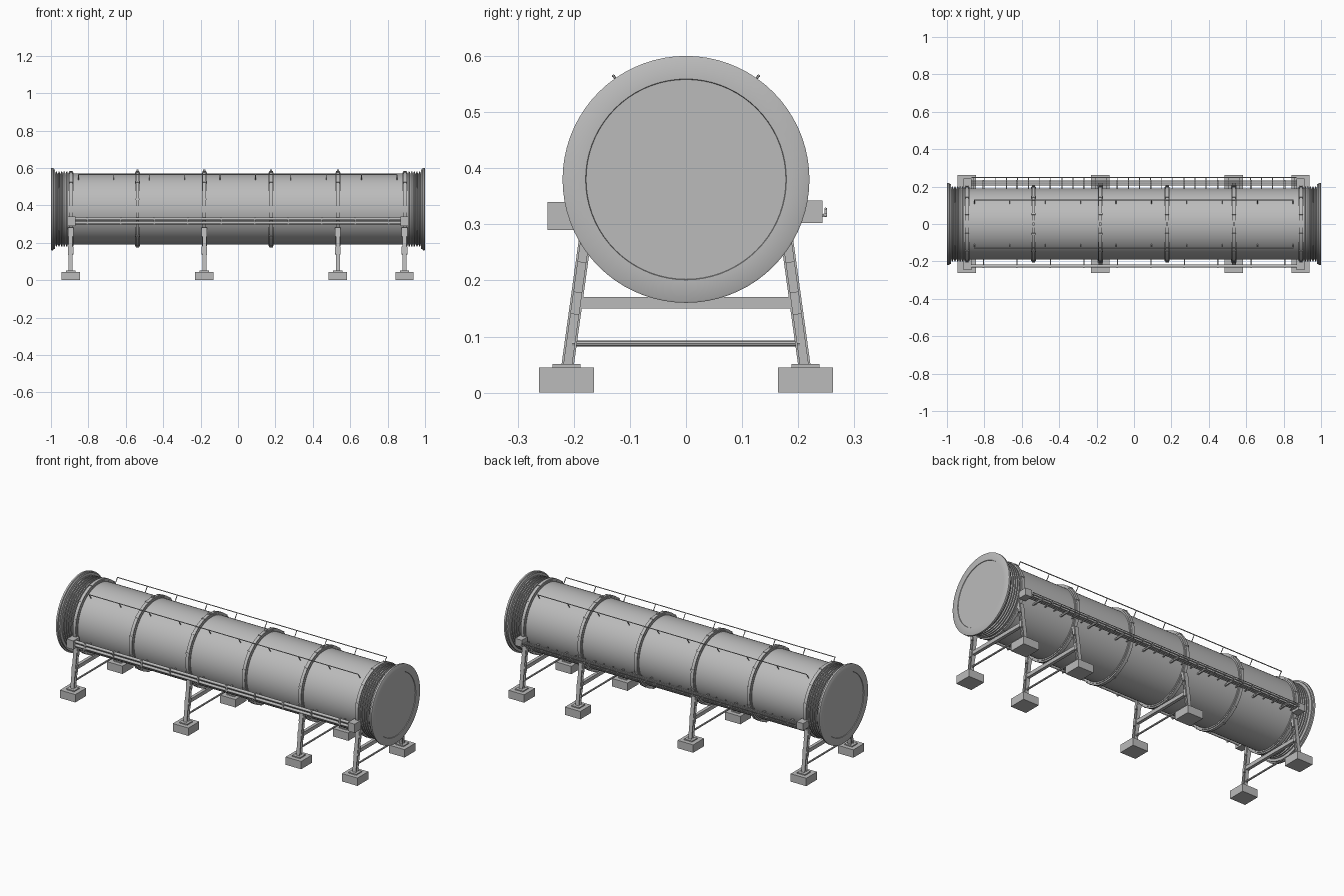
import bpy, bmesh, math
from mathutils import Vector, Matrix

if "Cube" in bpy.data.objects:
    bpy.data.objects.remove(bpy.data.objects["Cube"])

grey = bpy.data.materials.new("steel_grey")
grey.use_nodes = True
GREY = (0.5, 0.5, 0.5, 1)
grey.diffuse_color = GREY
grey.node_tree.nodes["Principled BSDF"].inputs["Base Color"].default_value = GREY

AXIS_Z = 0.38
TUBE_R = 0.19


def finish(name, bm, smooth=False):
    bmesh.ops.recalc_face_normals(bm, faces=bm.faces[:])
    mesh = bpy.data.meshes.new(name)
    bm.to_mesh(mesh)
    bm.free()
    mesh.materials.append(grey)
    obj = bpy.data.objects.new(name, mesh)
    bpy.context.collection.objects.link(obj)
    if smooth:
        bpy.ops.object.select_all(action='DESELECT')
        obj.select_set(True)
        bpy.context.view_layer.objects.active = obj
        bpy.ops.object.shade_smooth_by_angle(angle=math.radians(35))
    return obj


def add_box(bm, center, size, rot=Matrix()):
    m = Matrix.Translation(center) @ rot.to_4x4() @ Matrix.Diagonal((*size, 1))
    bmesh.ops.create_cube(bm, size=1, matrix=m)


def add_rod(bm, a, b, r, sides=8):
    a, b = Vector(a), Vector(b)
    d = b - a
    m = Matrix.Translation((a + b) / 2) @ d.to_track_quat('Z', 'Y').to_matrix().to_4x4()
    bmesh.ops.create_cone(bm, cap_ends=True, segments=sides, radius1=r, radius2=r,
                          depth=d.length, matrix=m)


def lathe(name, profile, steps=72, closed=False):
    """Spin (x, radius) points around the long axis."""
    bm = bmesh.new()
    vs = [bm.verts.new((x, 0, AXIS_Z + r)) for x, r in profile]
    pairs = list(zip(vs, vs[1:] + vs[:1])) if closed else list(zip(vs, vs[1:]))
    edges = [bm.edges.new(p) for p in pairs]
    bmesh.ops.spin(bm, geom=vs + edges, cent=(0, 0, AXIS_Z), axis=(1, 0, 0),
                   angle=math.tau, steps=steps)
    bmesh.ops.remove_doubles(bm, verts=bm.verts[:], dist=1e-5)
    return finish(name, bm, True)


def around(x, r, deg):
    """Point at an angle from the top, around the long axis."""
    a = math.radians(deg)
    return Vector((x, r * math.sin(a), AXIS_Z + r * math.cos(a)))


# Main tube
lathe("main_tube", [(-0.98, TUBE_R), (0.98, TUBE_R)])

# End flanges with a shallow round cover, and bellows behind them
for s, side in ((1, "left"), (-1, "right")):
    lathe(side + "_end_flange", [(s * x, r) for x, r in (
        (0.997, 0), (0.997, 0.178), (1.0, 0.179), (1.0, 0.217), (0.998, 0.22),
        (0.988, 0.22), (0.986, 0.213), (0.979, 0.213), (0.978, TUBE_R))])
    folds = []
    for i in range(5):
        x = 0.91 + i * 0.014
        folds += [(s * x, 0.188), (s * (x + 0.002), 0.201),
                  (s * (x + 0.008), 0.201), (s * (x + 0.01), 0.188)]
    lathe(side + "_bellows", folds)

# Clamping rings with bolts
RINGS = (-0.893, -0.537, -0.18, 0.177, 0.534, 0.893)
bolts = bmesh.new()
for i, x in enumerate(RINGS):
    lathe(f"clamp_ring_{i + 1}", [(x + dx, r) for dx, r in (
        (-0.013, 0.187), (-0.013, 0.197), (-0.009, 0.197), (-0.009, 0.205),
        (0.009, 0.205), (0.009, 0.197), (0.013, 0.197), (0.013, 0.187))], closed=True)
    for k in range(12):
        deg = k * 30 + 15
        rot = Matrix.Rotation(-math.radians(deg), 3, 'X')
        add_box(bolts, around(x, 0.203, deg), (0.022, 0.008, 0.009), rot)
    if abs(x) < 0.8:
        add_box(bolts, (x, 0, AXIS_Z + 0.206), (0.012, 0.018, 0.014))
finish("ring_bolts", bolts)

# Support frames
for i, x in enumerate((-0.895, -0.18, 0.534, 0.89)):
    feet, legs, braces = bmesh.new(), bmesh.new(), bmesh.new()
    for s in (1, -1):
        add_box(feet, (x, s * 0.213, 0.0225), (0.098, 0.098, 0.045))
        add_box(feet, (x, s * 0.213, 0.0475), (0.05, 0.05, 0.007))
        low, high = Vector((x, s * 0.211, 0.048)), Vector((x, s * 0.179, 0.28))
        d = high - low
        rot = Matrix.Rotation(-math.atan2(d.y, d.z), 3, 'X')
        mid = (low + high) / 2
        # H section leg: web and two flanges
        add_box(legs, mid, (0.005, 0.02, d.length), rot)
        for t in (1, -1):
            add_box(legs, mid + rot @ Vector((0, t * 0.009, 0)),
                    (0.022, 0.004, d.length), rot)
        # Splice plates at the beam and the ring saddle
        for f, h in ((0.48, 0.04), (0.9, 0.05)):
            add_box(legs, low + d * f, (0.03, 0.016, h), rot)
    add_box(braces, (x, 0, 0.16), (0.018, 0.40, 0.021))
    add_rod(braces, (x, -0.203, 0.0875), (x, 0.203, 0.0875), 0.005)
    finish(f"footings_{i + 1}", feet)
    finish(f"legs_{i + 1}", legs)
    finish(f"cross_braces_{i + 1}", braces)

# Upper wire rails on radial stubs
for s, side in ((1, "back"), (-1, "front")):
    bm = bmesh.new()
    deg = s * 35
    add_rod(bm, around(-0.855, 0.225, deg), around(0.85, 0.225, deg), 0.0028, 6)
    for k in range(10):
        x = -0.853 + k * 0.1892
        add_rod(bm, around(x, 0.187, deg), around(x, 0.225, deg), 0.0022, 6)
    finish(side + "_wire_rail", bm)

# Junction boxes at both ends of each cable run
boxes = bmesh.new()
for x in (-0.89, 0.89):
    add_box(boxes, (x, -0.219, 0.315), (0.042, 0.056, 0.05))
    add_box(boxes, (x, 0.217, 0.322), (0.042, 0.052, 0.04))
finish("junction_boxes", boxes)

# Front conduits with brackets
bm = bmesh.new()
for z in (0.328, 0.307):
    add_rod(bm, (-0.88, -0.225, z), (0.88, -0.225, z), 0.008, 12)
for k in range(10):
    x = -0.805 + k * 0.179
    add_box(bm, (x, -0.202, 0.316), (0.006, 0.05, 0.006))
    add_box(bm, (x, -0.226, 0.317), (0.008, 0.019, 0.04))
finish("front_conduits", bm, True)

# Back cable tray: long wires, cross bars and an upturned lip
bm = bmesh.new()
for y in (0.208, 0.219, 0.23, 0.248):
    add_rod(bm, (-0.87, y, 0.317), (0.87, y, 0.317), 0.0035, 6)
add_rod(bm, (-0.87, 0.249, 0.328), (0.87, 0.249, 0.328), 0.002, 6)
for k in range(30):
    x = -0.86 + k * 0.0593
    add_box(bm, (x, 0.22, 0.315), (0.004, 0.062, 0.004))
    add_box(bm, (x, 0.249, 0.322), (0.004, 0.004, 0.014))
for k in range(10):
    add_box(bm, (-0.805 + k * 0.179, 0.205, 0.311), (0.008, 0.06, 0.008))
finish("back_cable_tray", bm)
